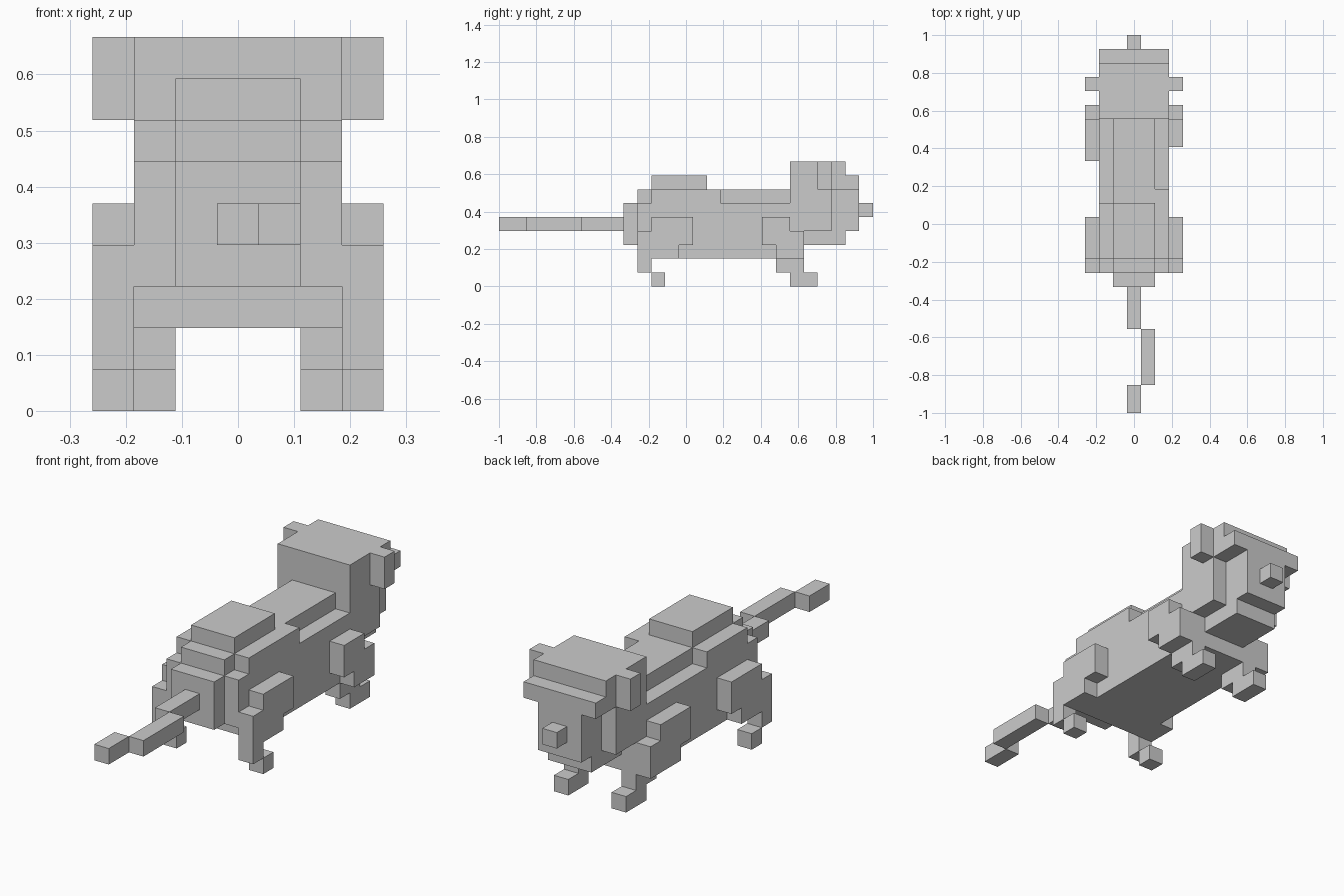
import bpy, bmesh, math
from itertools import product
from mathutils import Vector

if "Cube" in bpy.data.objects:
    bpy.data.objects.remove(bpy.data.objects["Cube"])

U = 2 / 27                          # edge of one block
ORIGIN = Vector((-3.5 * U, -1, 0))  # corner of block (0, 0, 0)


def mirror(boxes):
    """Flip block ranges across x = 0 (the body is 7 blocks wide)."""
    return [(7 - b[1], 7 - b[0], *b[2:]) for b in boxes]


# Block ranges: x0, x1, y0, y1, z0, z1
hind_leg = [(6, 7, 10, 11, 1, 4), (6, 7, 11, 14, 3, 5),
            (6, 7, 11, 13, 2, 3), (6, 7, 11, 12, 0, 1)]
front_foot = [(5, 6, 20, 22, 1, 2), (5, 6, 21, 23, 0, 1)]
right_thigh = [(6, 7, 19, 21, 3, 5), (6, 7, 20, 22, 2, 4)]
left_thigh = [(6, 7, 18, 21, 3, 5), (6, 7, 19, 22, 2, 3), (6, 7, 20, 22, 3, 4)]
ear = [(6, 7, 23, 24, 7, 9)]

parts = {
    "tail": [(3, 4, 0, 2, 4, 5), (4, 5, 2, 6, 4, 5), (3, 4, 6, 9, 4, 5)],
    "rump": [(2, 5, 9, 10, 3, 6), (1, 6, 10, 11, 3, 6), (2, 5, 10, 11, 6, 7)],
    "body": [(1, 6, 11, 22, 2, 6), (2, 5, 11, 21, 6, 7),
             (5, 6, 11, 16, 6, 7), (1, 2, 11, 15, 6, 7)],
    "back_hump": [(2, 5, 11, 15, 7, 8)],
    "head": [(1, 6, 21, 24, 4, 9), (2, 5, 22, 25, 3, 9)],
    "brow": [(1, 6, 24, 25, 7, 9), (1, 6, 25, 26, 7, 8)],
    "snout": [(2, 5, 25, 26, 4, 7)],
    "nose": [(3, 4, 26, 27, 5, 6)],
    "ear_right": ear,
    "ear_left": mirror(ear),
    "hind_leg_right": hind_leg,
    "hind_leg_left": mirror(hind_leg),
    "front_leg_right": right_thigh + front_foot,
    "front_leg_left": mirror(left_thigh + front_foot),
}

# Give every block to the first part that claims it
owner = {}
for name, boxes in parts.items():
    for x0, x1, y0, y1, z0, z1 in boxes:
        for cell in product(range(x0, x1), range(y0, y1), range(z0, z1)):
            owner.setdefault(cell, name)


def build(name):
    """Skin the blocks of one part, leaving out faces hidden by neighbours."""
    bm = bmesh.new()
    for cell in (c for c, n in owner.items() if n == name):
        for axis, side in product(range(3), (0, 1)):
            step = [0, 0, 0]
            step[axis] = 2 * side - 1
            if tuple(c + s for c, s in zip(cell, step)) in owner:
                continue
            quad = []
            for a, b in ((0, 0), (1, 0), (1, 1), (0, 1)):
                p = Vector(cell)
                p[axis] += side
                p[(axis + 1) % 3] += a
                p[(axis + 2) % 3] += b
                quad.append(bm.verts.new(ORIGIN + p * U))
            bm.faces.new(quad if side else quad[::-1])
    bmesh.ops.remove_doubles(bm, verts=bm.verts[:], dist=U * 0.01)
    # Merge flat neighbouring squares into clean panels
    bmesh.ops.dissolve_limit(bm, angle_limit=math.radians(1),
                             verts=bm.verts[:], edges=bm.edges[:])
    mesh = bpy.data.meshes.new(name)
    bm.to_mesh(mesh)
    bm.free()
    bpy.context.collection.objects.link(bpy.data.objects.new(name, mesh))


for part_name in parts:
    build(part_name)
